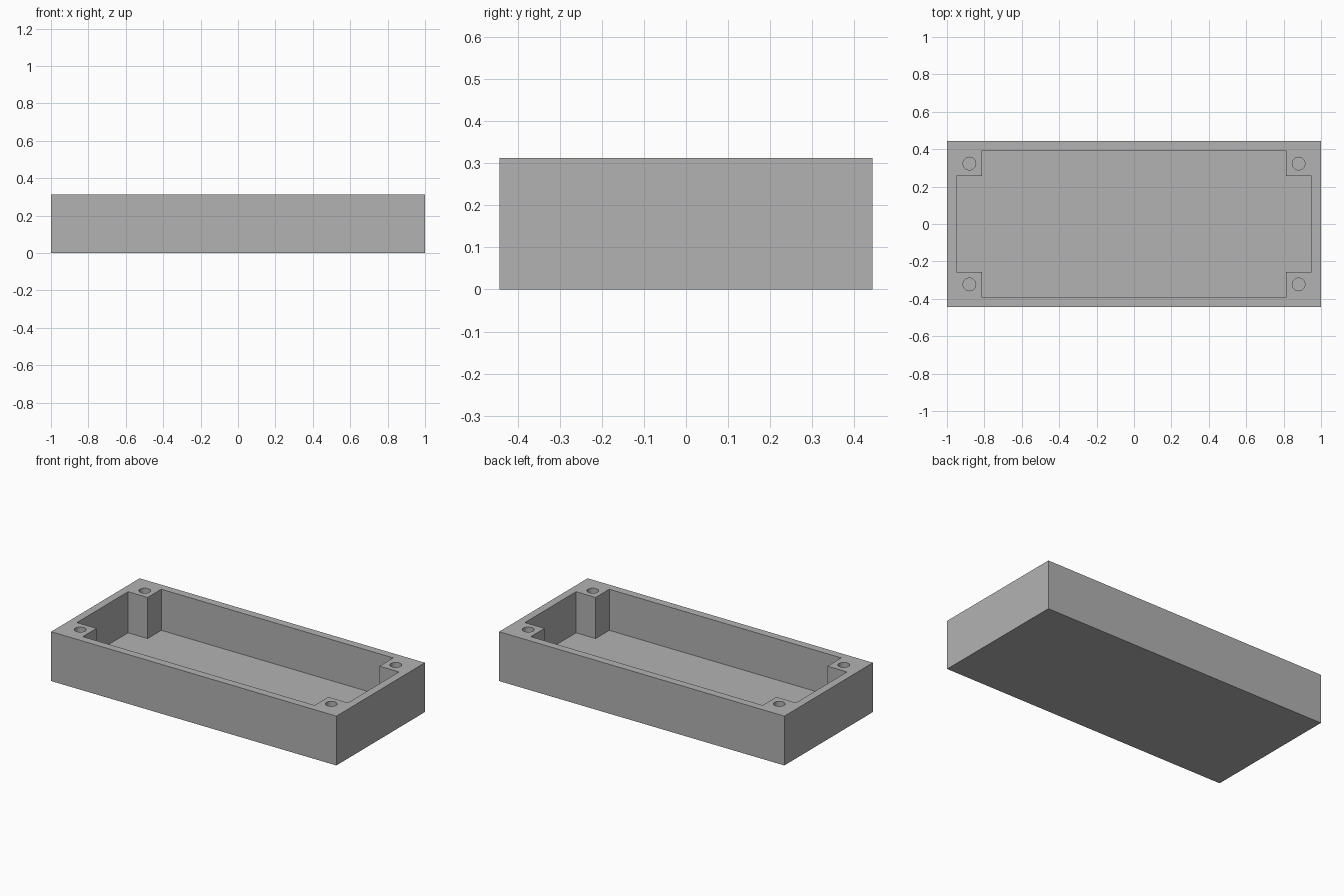
import bpy
import bmesh
from mathutils import Matrix

if "Cube" in bpy.data.objects:
    bpy.data.objects.remove(bpy.data.objects["Cube"], do_unlink=True)

# Overall sizes
HALF_X, HALF_Y, HEIGHT = 1.0, 0.443, 0.3125
WALL, FLOOR, BOSS = 0.05, 0.052, 0.187
HOLE_INSET, HOLE_RADIUS = 0.12, 0.034
CUT_TOP = HEIGHT + 0.1

grey = bpy.data.materials.new("plain grey")
grey.use_nodes = True
colour = (0.448, 0.448, 0.448, 1)
grey.diffuse_color = colour
grey.node_tree.nodes["Principled BSDF"].inputs["Base Color"].default_value = colour


def prism(bm, outline, bottom, top):
    """Extrude a closed outline upwards into a solid."""
    face = bm.faces.new([bm.verts.new((x, y, bottom)) for x, y in outline])
    up = bmesh.ops.extrude_face_region(bm, geom=[face])["geom"]
    verts = [v for v in up if isinstance(v, bmesh.types.BMVert)]
    bmesh.ops.translate(bm, verts=verts, vec=(0, 0, top - bottom))


def finish(bm, name):
    bmesh.ops.recalc_face_normals(bm, faces=bm.faces)
    mesh = bpy.data.meshes.new(name)
    bm.to_mesh(mesh)
    bm.free()
    mesh.materials.append(grey)
    obj = bpy.data.objects.new(name, mesh)
    bpy.context.collection.objects.link(obj)
    return obj


# Solid block for the tray
bm = bmesh.new()
prism(bm, [(-HALF_X, -HALF_Y), (HALF_X, -HALF_Y), (HALF_X, HALF_Y), (-HALF_X, HALF_Y)], 0, HEIGHT)
tray = finish(bm, "enclosure_tray")

# Pocket outline stepping around a square boss in each corner
wx, wy = HALF_X - WALL, HALF_Y - WALL
bx, by = HALF_X - BOSS, HALF_Y - BOSS
corner = [(wx, by), (bx, by), (bx, wy)]
outline = []
for sx, sy in ((1, 1), (-1, 1), (-1, -1), (1, -1)):
    points = corner if sx == sy else corner[::-1]
    outline += [(sx * x, sy * y) for x, y in points]
bm = bmesh.new()
prism(bm, outline, FLOOR, CUT_TOP)

# Blind screw holes in the bosses
for sx in (-1, 1):
    for sy in (-1, 1):
        place = Matrix.Translation((sx * (HALF_X - HOLE_INSET),
                                    sy * (HALF_Y - HOLE_INSET), (FLOOR + CUT_TOP) / 2))
        bmesh.ops.create_cone(bm, cap_ends=True, segments=32, radius1=HOLE_RADIUS,
                              radius2=HOLE_RADIUS, depth=CUT_TOP - FLOOR, matrix=place)
cutter = finish(bm, "pocket_and_hole_cutter")
cutter.hide_render = True

# Cut the block, then drop the cutter
cut = tray.modifiers.new("hollow", "BOOLEAN")
cut.operation = "DIFFERENCE"
cut.solver = "EXACT"
cut.object = cutter
bpy.ops.object.select_all(action="DESELECT")
tray.select_set(True)
bpy.context.view_layer.objects.active = tray
bpy.ops.object.modifier_apply(modifier=cut.name)
bpy.data.objects.remove(cutter, do_unlink=True)
bpy.ops.object.shade_smooth_by_angle()
